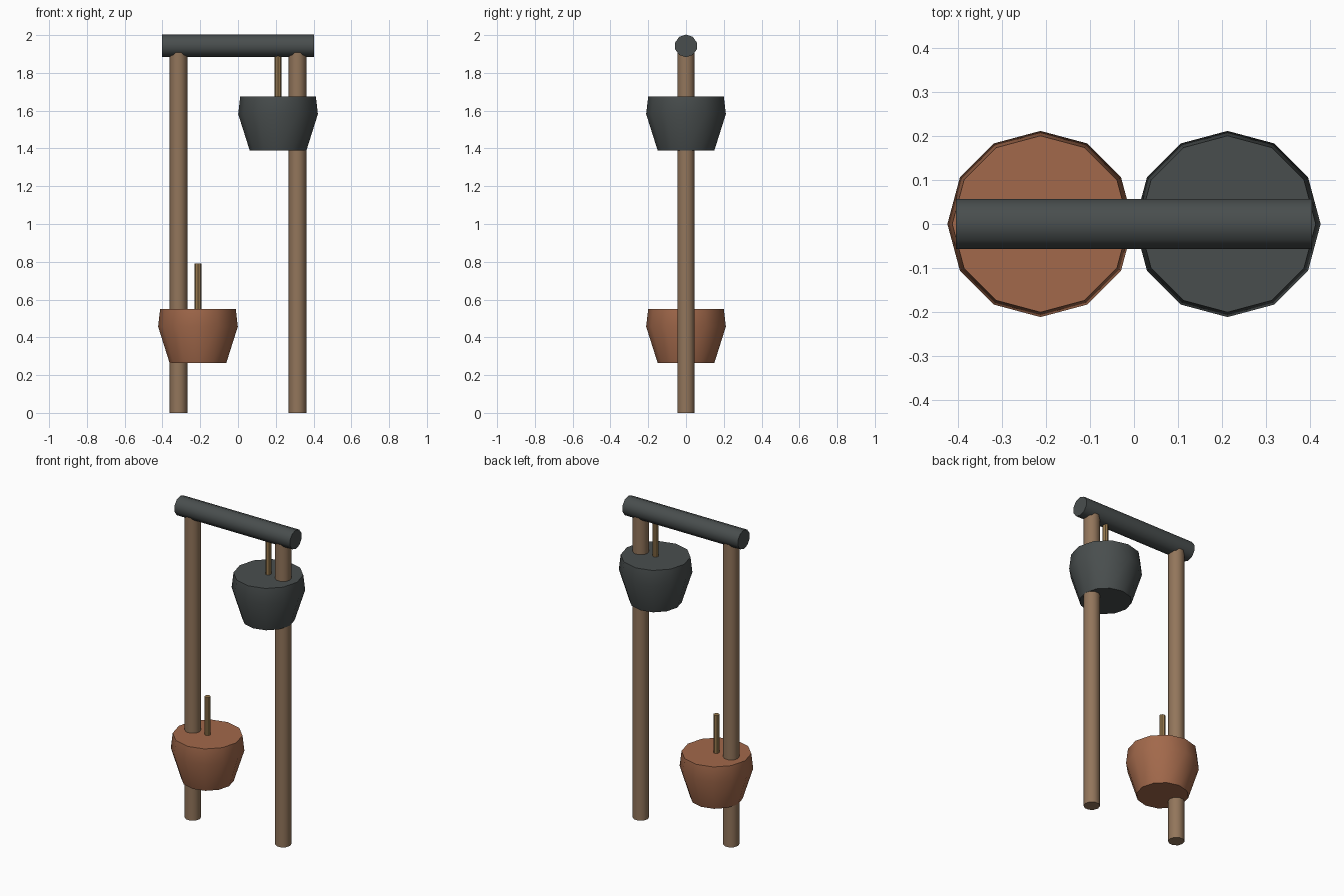
import bpy
import bmesh
from math import cos, sin, pi, radians

cube = bpy.data.objects.get("Cube")
if cube:
    bpy.data.objects.remove(cube, do_unlink=True)


def material(name, rgb):
    mat = bpy.data.materials.new(name)
    mat.use_nodes = True
    mat.diffuse_color = (*rgb, 1)
    mat.node_tree.nodes["Principled BSDF"].inputs["Base Color"].default_value = (*rgb, 1)
    return mat


wood = material("brown wood", (0.29, 0.18, 0.105))
rope = material("tan rope", (0.31, 0.19, 0.075))
iron = material("dark iron", (0.066, 0.076, 0.076))
clay = material("terracotta", (0.36, 0.14, 0.07))


def turned(name, profile, sides, mat, location, rotation=(0, 0, 0)):
    """Solid of revolution from (radius, height) rings, capped at both ends."""
    bm = bmesh.new()
    rings = []
    for r, z in profile:
        angles = [2 * pi * i / sides for i in range(sides)]
        rings.append([bm.verts.new((r * cos(a), r * sin(a), z)) for a in angles])
    for low, high in zip(rings, rings[1:]):
        for i in range(sides):
            j = (i + 1) % sides
            bm.faces.new((low[i], low[j], high[j], high[i]))
    bm.faces.new(rings[0][::-1])
    bm.faces.new(rings[-1])
    mesh = bpy.data.meshes.new(name)
    bm.to_mesh(mesh)
    bm.free()
    mesh.materials.append(mat)
    obj = bpy.data.objects.new(name, mesh)
    obj.location = location
    obj.rotation_euler = rotation
    bpy.context.collection.objects.link(obj)
    bpy.ops.object.select_all(action='DESELECT')
    obj.select_set(True)
    bpy.context.view_layer.objects.active = obj
    bpy.ops.object.shade_smooth_by_angle(angle=radians(40))
    return obj


# Crossbeam lying along x, with a flat facet on top
BEAM_R = 0.06
BEAM_Z = 2 - BEAM_R * cos(pi / 10)
turned("crossbeam", [(BEAM_R, -0.403), (BEAM_R, 0.403)], 10, iron,
       (0, 0, BEAM_Z), (0, pi / 2, 0))

# A post, a bucket and its rope on each side
BUCKET = [(0.15, 0), (0.211, 0.193), (0.2, 0.287)]
for side, x, base, mat in (("right", -1, 0.264, clay), ("left", 1, 1.389, iron)):
    turned(side + "_post", [(0.047, 0), (0.047, BEAM_Z)], 10, wood, (0.315 * x, 0, 0))
    turned(side + "_bucket", BUCKET, 12, mat, (0.212 * x, 0, base))
    turned(side + "_rope", [(0.018, 0.25), (0.018, 0.526)], 8, rope,
           (0.212 * x, 0, base))
